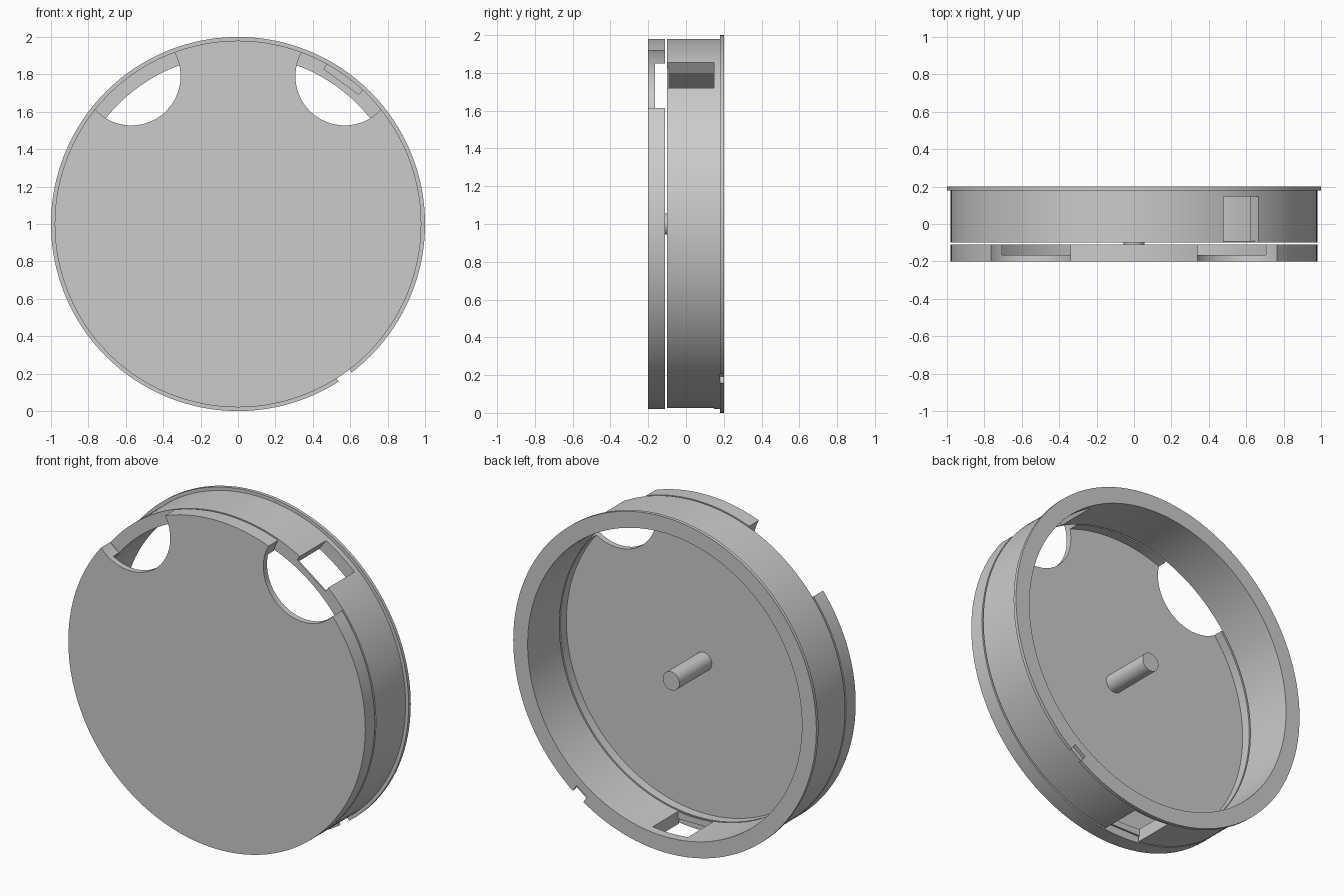
import bpy, bmesh, math
from mathutils import Matrix, Vector

cube = bpy.data.objects.get("Cube")
if cube:
    bpy.data.objects.remove(cube, do_unlink=True)

SEGMENTS = 128
OUTER, INNER, FLANGE = 0.98, 0.905, 1.0
CENTRE = Vector((0, 0, 1))

grey = bpy.data.materials.new("plain grey")
grey.use_nodes = True
GREY = (0.6, 0.6, 0.6, 1)
grey.diffuse_color = GREY
grey.node_tree.nodes["Principled BSDF"].inputs["Base Color"].default_value = GREY


def finish(name, bm):
    bmesh.ops.recalc_face_normals(bm, faces=bm.faces)
    mesh = bpy.data.meshes.new(name)
    bm.to_mesh(mesh)
    bm.free()
    mesh.materials.append(grey)
    obj = bpy.data.objects.new(name, mesh)
    bpy.context.collection.objects.link(obj)
    return obj


def lathe(name, profile):
    """Spin a closed (radius, y) profile around the model's y axis."""
    bm = bmesh.new()
    verts = [bm.verts.new((r, y, 1)) for r, y in profile]
    edges = [bm.edges.new((a, b)) for a, b in zip(verts, verts[1:] + verts[:1])]
    bmesh.ops.spin(bm, geom=verts + edges, cent=CENTRE, axis=(0, 1, 0),
                   angle=math.tau, steps=SEGMENTS, use_merge=True)
    bmesh.ops.remove_doubles(bm, verts=bm.verts, dist=0.0001)
    # The part of the profile lying on the axis leaves a loose edge
    loose = [e for e in bm.edges if not e.link_faces]
    bmesh.ops.delete(bm, geom=loose, context='EDGES')
    return finish(name, bm)


def rod(name, radius, x, z, y0, y1):
    bm = bmesh.new()
    place = (Matrix.Translation((x, (y0 + y1) / 2, z))
             @ Matrix.Rotation(math.pi / 2, 4, 'X'))
    bmesh.ops.create_cone(bm, cap_ends=True, segments=64, radius1=radius,
                          radius2=radius, depth=y1 - y0, matrix=place)
    return finish(name, bm)


def radial_box(name, degrees, width, r0, r1, y0, y1):
    """Box reaching outwards from the centre at an angle in the front plane."""
    bm = bmesh.new()
    place = (Matrix.Translation(CENTRE)
             @ Matrix.Rotation(-math.radians(degrees), 4, 'Y')
             @ Matrix.Translation(((r0 + r1) / 2, (y0 + y1) / 2, 0))
             @ Matrix.Diagonal((r1 - r0, y1 - y0, width, 1)))
    bmesh.ops.create_cube(bm, size=1, matrix=place)
    return finish(name, bm)


def cut(target, cutter):
    cutter.hide_render = True
    mod = target.modifiers.new("cut", 'BOOLEAN')
    mod.operation = 'DIFFERENCE'
    mod.solver = 'EXACT'
    mod.object = cutter
    bpy.context.view_layer.objects.active = target
    bpy.ops.object.modifier_apply(modifier=mod.name)
    bpy.data.objects.remove(cutter, do_unlink=True)


# Shallow front cap with two round openings through its rim
cap = lathe("front_cap", [(0, -0.2), (OUTER, -0.2), (OUTER, -0.11),
                          (INNER, -0.11), (INNER, -0.165), (0, -0.165)])
for side in (-1, 1):
    cut(cap, rod("opening_cutter", 0.263, side * 0.57, 1.79, -0.3, -0.05))

# Centre peg on the back of the cap
peg = rod("centre_peg", 0.055, 0, 1, -0.17, 0.14)

# Rear ring with a thin flange
ring = lathe("rear_ring", [(INNER, -0.1), (OUTER, -0.1), (OUTER, 0.18),
                           (FLANGE, 0.18), (FLANGE, 0.2), (INNER, 0.2)])

# Wall windows, each leaving a slim bridge along the front edge
for degrees in (54, -90):
    cut(ring, radial_box("window_cutter", degrees, 0.232, 0.8, 1.1, -0.09, 0.147))
    cut(ring, radial_box("bridge_cutter", degrees, 0.232, 0.94, 1.1, -0.2, 0.1))

# Small locating notch in the flange
cut(ring, radial_box("notch_cutter", -55, 0.085, 0.955, 1.1, 0.179, 0.3))

# Smooth curved walls with crisp edges
for part in (cap, peg, ring):
    bpy.ops.object.select_all(action='DESELECT')
    part.select_set(True)
    bpy.context.view_layer.objects.active = part
    bpy.ops.object.shade_smooth_by_angle(angle=math.radians(30))
